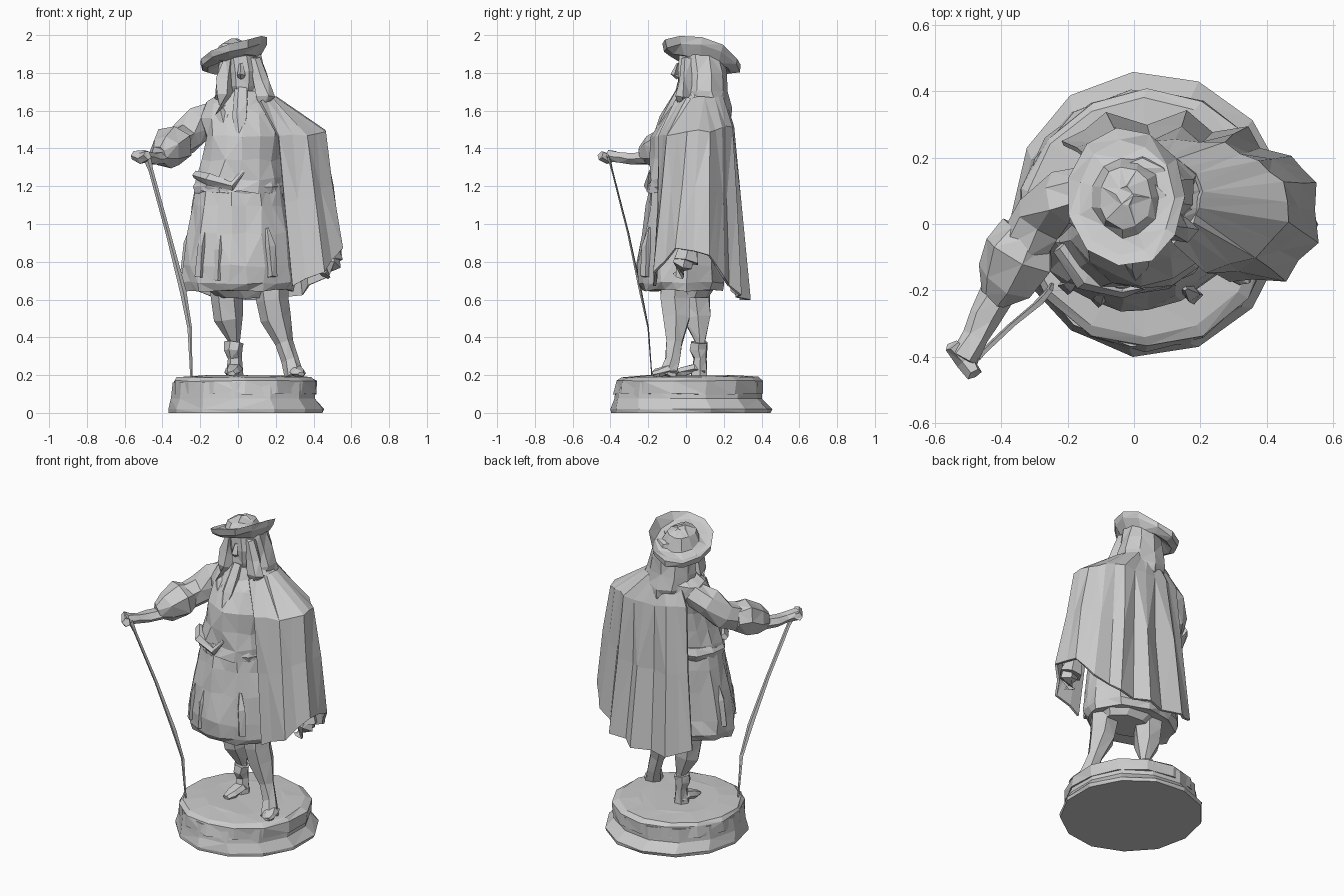
import bpy, bmesh, math, random
from mathutils import Vector

random.seed(7)


def build(name, rings, closed=True, caps=True, rough=0.005):
    """Skin a list of point rings into a faceted, slightly rough mesh."""
    bm = bmesh.new()
    vs = [[bm.verts.new(Vector(p) + Vector([random.uniform(-rough, rough) for _ in range(3)]))
           for p in r] for r in rings]
    n = len(vs[0])
    for a, b in zip(vs, vs[1:]):
        for i in range(n if closed else n - 1):
            j = (i + 1) % n
            bm.faces.new((a[i], a[j], b[j], b[i]))
    if caps and closed:
        bm.faces.new(vs[0][::-1])
        bm.faces.new(vs[-1])
    bmesh.ops.recalc_face_normals(bm, faces=bm.faces)
    bmesh.ops.triangulate(bm, faces=bm.faces)
    me = bpy.data.meshes.new(name)
    bm.to_mesh(me)
    bm.free()
    ob = bpy.data.objects.new(name, me)
    bpy.context.collection.objects.link(ob)
    return ob


def loft(name, secs, n=12, pleat=0.0, jitter=0.0, rough=0.005):
    """Stack ovals given as (z, xmin, xmax, ymin, ymax)."""
    rings = []
    for z, x0, x1, y0, y1 in secs:
        ring = []
        for i in range(n):
            a = math.tau * (i + 0.5) / n
            k = 1 - pleat * (i % 2) + random.uniform(-jitter, jitter)
            ring.append(((x0 + x1) / 2 + (x1 - x0) / 2 * k * math.cos(a),
                         (y0 + y1) / 2 + (y1 - y0) / 2 * k * math.sin(a), z))
        rings.append(ring)
    return build(name, rings, rough=rough)


def tube(name, pts, n=6, flat=1.0, rough=0.004):
    """Limb along points (x, y, z, radius); flat squashes it across its up axis."""
    P = [Vector(p[:3]) for p in pts]
    rings = []
    for i, p in enumerate(P):
        d = (P[min(i + 1, len(P) - 1)] - P[max(i - 1, 0)]).normalized()
        side = d.cross(Vector((0, 0, 1)) if abs(d.z) < 0.9 else Vector((0, 1, 0))).normalized()
        up = side.cross(d)
        rings.append([p + pts[i][3] * (side * math.cos(math.tau * k / n)
                      + up * flat * math.sin(math.tau * k / n)) for k in range(n)])
    return build(name, rings, rough=rough)


# Round rocky base: lumpy plinth and flat top
loft("base_plinth", [(0, -.372, .46, -.40, .455), (.02, -.37, .465, -.40, .46),
                     (.075, -.355, .42, -.385, .405), (.16, -.345, .42, -.37, .405)],
     13, jitter=.012, rough=0)
loft("base_top", [(.10, -.35, .425, -.38, .405), (.17, -.345, .425, -.37, .41),
                  (.19, -.33, .39, -.34, .38), (.198, -.2, .27, -.22, .26)], 14, jitter=.015, rough=.003)

# Legs and shoes
tube("right_leg", [(-.07, .05, .72, .09), (-.06, .05, .6, .085), (-.05, .06, .5, .08),
                   (-.02, .075, .38, .03), (-.02, .075, .3, .03)])
tube("right_shoe_top", [(-.02, .07, .375, .05), (-.025, .065, .335, .052), (-.02, .075, .29, .037),
                        (-.02, .07, .19, .048)])
tube("right_shoe", [(-.02, .1, .22, .035), (-.02, .05, .235, .045), (-.03, -.02, .215, .045),
                    (-.04, -.07, .205, .025)], flat=.6)
tube("left_leg", [(.17, -.05, .72, .095), (.18, -.06, .6, .085), (.2, -.05, .5, .08),
                  (.245, -.06, .37, .048), (.275, -.07, .28, .045), (.3, -.1, .19, .055)])
tube("left_shoe", [(.29, -.05, .215, .035), (.305, -.1, .225, .045), (.325, -.15, .21, .04),
                   (.335, -.18, .205, .02)], flat=.6)
loft("breeches", [(.61, -.1, .23, -.1, .12), (.66, -.17, .25, -.14, .16),
                  (.75, -.2, .25, -.17, .16)], 9, jitter=.04)

# Long coat: pleated skirt and fitted body
loft("coat_skirt", [(.65, -.285, .295, -.235, .19), (.69, -.31, .31, -.26, .205),
                    (.78, -.298, .30, -.26, .195), (.95, -.275, .285, -.235, .185),
                    (1.1, -.25, .26, -.21, .175), (1.22, -.23, .24, -.195, .17)],
     20, pleat=.045, jitter=.02, rough=.008)
loft("coat_body", [(1.17, -.24, .25, -.205, .175), (1.24, -.225, .24, -.2, .175),
                   (1.34, -.185, .22, -.19, .18), (1.46, -.18, .23, -.18, .2),
                   (1.57, -.2, .25, -.11, .21), (1.64, -.17, .21, -.06, .2),
                   (1.71, -.06, .13, -.02, .17)], 14, jitter=.025, rough=.01)

# Waist sash and its loose front fold
loft("waist_sash", [(1.16, -.23, .24, -.195, .18), (1.2, -.245, .25, -.207, .195),
                    (1.24, -.22, .235, -.19, .18)], 12, jitter=.02)
tube("sash_fold", [(-.225, -.07, 1.26, .02), (-.15, -.165, 1.24, .035),
                   (-.03, -.2, 1.2, .022), (.03, -.19, 1.28, .01)], 5)
# Skirt folds
for x, y, z in [(-.19, -.18, .88), (-.1, -.22, .86), (.17, -.21, .88), (-.265, .02, .9)]:
    tube("coat_fold", [(x * .9, y * .92, z + .1, .008), (x, y, z, .026),
                       (x * 1.06, y * 1.03, z - .16, .025)], 4)

# Right arm: sleeve, wide cuff and flat outstretched hand
tube("right_sleeve", [(-.12, .09, 1.58, .08), (-.21, .08, 1.535, .09),
                      (-.28, .02, 1.455, .085), (-.335, -.07, 1.42, .085)], 7, rough=.008)
tube("right_cuff", [(-.315, -.02, 1.42, .08), (-.345, -.09, 1.415, .113),
                    (-.385, -.17, 1.385, .09), (-.42, -.225, 1.365, .05)], 7, rough=.008)
tube("right_hand", [(-.405, -.2, 1.35, .052), (-.45, -.28, 1.345, .046),
                    (-.48, -.34, 1.352, .04), (-.515, -.405, 1.36, .045)], 6, flat=.7)

# Slim walking cane with a cross handle
tube("cane_handle", [(-.55, -.365, 1.365, .025), (-.51, -.41, 1.345, .03),
                     (-.48, -.45, 1.365, .025)], 5)
tube("cane", [(-.485, -.41, 1.36, .022), (-.46, -.39, 1.28, .013), (-.37, -.305, .95, .013),
              (-.29, -.24, .64, .017), (-.255, -.2, .45, .012), (-.247, -.18, .19, .006)],
     4, flat=.4, rough=.001)

# Cape over the left shoulder and back: (neck, shoulder, hem) per fold
folds = [((.12, -.05, 1.65), (.22, -.14, 1.47), (.29, -.16, .67)),
         ((.17, .0, 1.66), (.36, -.10, 1.47), (.45, -.16, .75)),
         ((.19, .05, 1.67), (.455, .01, 1.49), (.55, -.05, .87)),
         ((.20, .10, 1.67), (.45, .12, 1.49), (.55, .12, .83)),
         ((.18, .15, 1.67), (.37, .19, 1.51), (.47, .20, .72)),
         ((.13, .19, 1.67), (.27, .235, 1.51), (.34, .29, .62)),
         ((.06, .20, 1.67), (.12, .25, 1.51), (.16, .335, .60)),
         ((.0, .19, 1.67), (-.03, .24, 1.52), (-.09, .33, .60)),
         ((-.06, .16, 1.67), (-.14, .2, 1.53), (-.21, .25, .64))]
axis = Vector((.12, .02, 0))
cols = []
for i, f in enumerate(folds):
    a, b, c = map(Vector, f)
    cols.append([a, b, b.lerp(c, .45), c])
    if i + 1 < len(folds):
        a, b, c = [(Vector(p) + Vector(q)) / 2 for p, q in zip(f, folds[i + 1])]
        col = [a, b, b.lerp(c, .45), c]
        scale = random.uniform(.6, 1.2) if 3 < i < 7 else .25
        for k, depth in enumerate((0, .01, .04, .05)):
            inward = axis - col[k]
            inward.z = 0
            col[k] += inward.normalized() * depth * scale
        cols.append(col)
cape = build("cape", [list(r) for r in zip(*cols)], closed=False, rough=.007)
mod = cape.modifiers.new("thickness", "SOLIDIFY")
mod.thickness = .015
mod.offset = 0

# Left hand showing below the hem of the cape
tube("left_cuff", [(.45, .02, 1.0, .05), (.475, .01, .86, .06), (.485, 0, .80, .07)], 6)
tube("left_hand", [(.485, 0, .83, .05), (.49, -.02, .785, .055), (.46, -.04, .725, .035)], 5)

# Collar and neckcloth
loft("collar", [(1.56, -.17, .22, -.1, .22), (1.63, -.13, .2, -.07, .22),
                (1.7, -.09, .16, -.04, .2)], 11, jitter=.05)
tube("neckcloth", [(.02, -.03, 1.72, .035), (.015, -.07, 1.64, .045), (.01, -.12, 1.56, .04),
                   (.01, -.17, 1.46, .012)], 5, flat=.5)

# Head and long wavy hair
loft("head", [(1.66, -.02, .07, -.04, .1), (1.73, -.06, .11, -.045, .12),
              (1.81, -.08, .12, -.05, .14), (1.92, -.08, .10, -.045, .14)], 8, jitter=.03)
tube("nose", [(.015, -.04, 1.85, .012), (.015, -.06, 1.79, .02), (.015, -.04, 1.775, .015)], 4)
loft("back_hair", [(1.55, -.06, .15, .06, .235), (1.62, -.11, .19, .0, .235),
                   (1.7, -.12, .185, -.02, .225), (1.8, -.11, .165, -.02, .215),
                   (1.9, -.09, .13, -.02, .19)], 10, jitter=.06, rough=.008)
for s in (-1, 1):
    tube("side_lock", [(.02 + s * .07, .0, 1.88, .03), (.02 + s * .095, -.005, 1.76, .042),
                       (.03 + s * .11, -.01, 1.67, .05), (.02 + s * .1, -.05, 1.58, .035),
                       (.02 + s * .09, -.1, 1.51, .008)], 5, rough=.01)

# Tilted wide-brimmed hat, raised at the front and at its left side
hat = []
for r, h in [(.09, -.03), (.16, -.045), (.202, -.025), (.212, .01), (.17, .005),
             (.12, .01), (.095, .06), (.03, .085)]:
    ring = []
    for i in range(11):
        a = math.tau * i / 11
        x, y = .86 * r * math.cos(a), r * math.sin(a)
        tilt = .22 * x - .27 * y if r > .11 else .1 * x - .1 * y
        lift = .05 * max(0, math.cos(a - .15)) ** 2 if r > .2 else 0
        ring.append((x - .025, y + .08, 1.89 + tilt + h + lift))
    hat.append(ring)
build("hat", hat, rough=.006)
